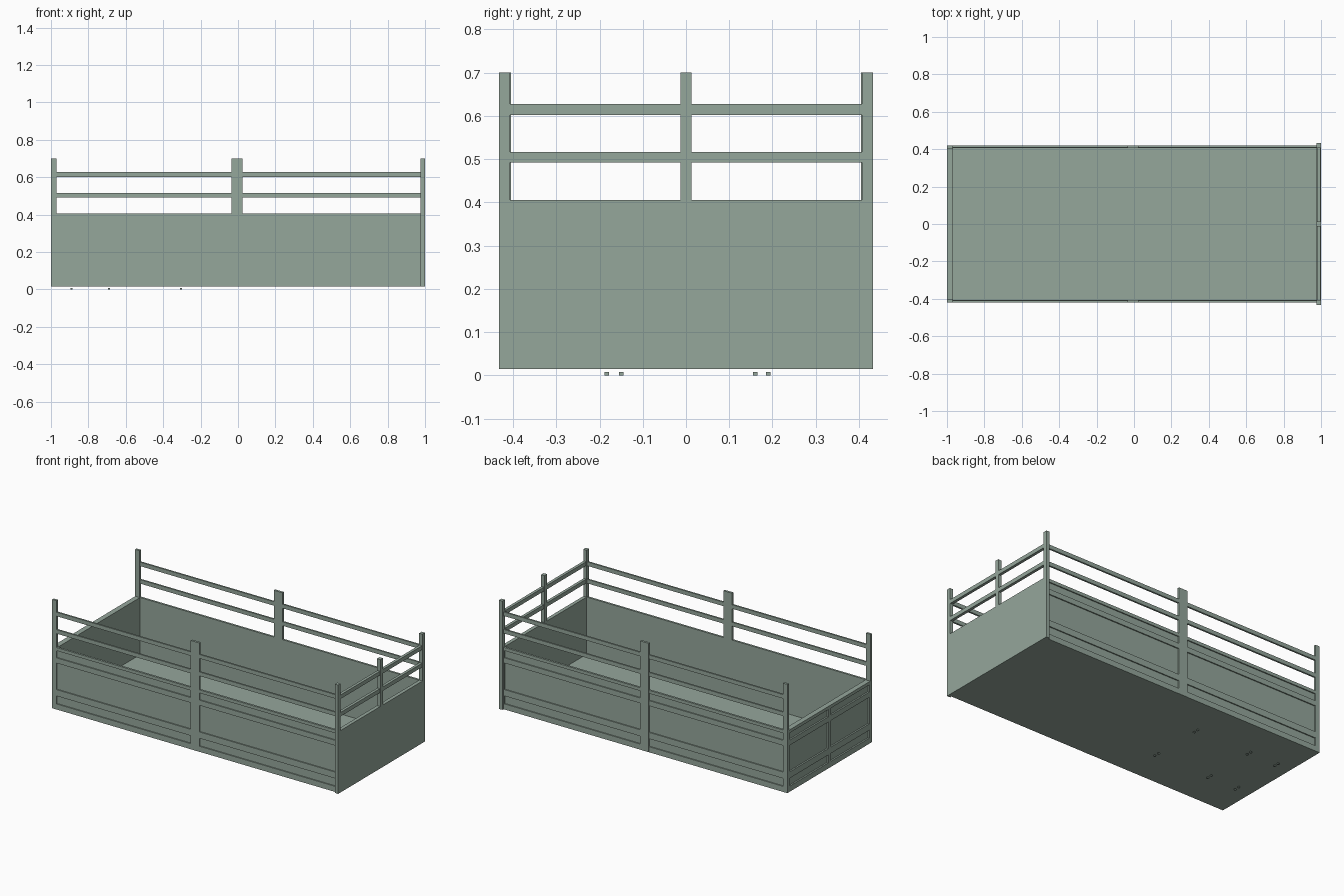
import bpy, bmesh

if "Cube" in bpy.data.objects:
    bpy.data.objects.remove(bpy.data.objects["Cube"])

mat = bpy.data.materials.new("grey_green_paint")
mat.diffuse_color = (0.30, 0.385, 0.33, 1)
mat.use_nodes = True
mat.node_tree.nodes["Principled BSDF"].inputs["Base Color"].default_value = mat.diffuse_color


def boxes(name, items):
    """One object from boxes given as (x0, x1, y0, y1, z0, z1)."""
    bm = bmesh.new()
    for x0, x1, y0, y1, z0, z1 in items:
        vs = bmesh.ops.create_cube(bm, size=1)["verts"]
        for v in vs:
            v.co = (x1 if v.co.x > 0 else x0,
                    y1 if v.co.y > 0 else y0,
                    z1 if v.co.z > 0 else z0)
    me = bpy.data.meshes.new(name)
    bm.to_mesh(me)
    bm.free()
    me.materials.append(mat)
    ob = bpy.data.objects.new(name, me)
    bpy.context.collection.objects.link(ob)
    return ob


BASE, TOP, POST = 0.015, 0.405, 0.70
FRAME_RAILS = [(BASE, 0.05), (0.10, 0.14), (0.307, 0.34), (0.385, TOP)]
OPEN_RAILS = [(0.492, 0.517), (0.602, 0.627)]

# floor
boxes("floor", [(-0.985, 0.985, -0.41, 0.41, BASE, 0.045)])

# long side walls: recessed panel, framing and open upper rails
for s, side in ((-1, "front"), (1, "back")):
    def ys(a, b):
        return (a, b) if s > 0 else (-b, -a)
    inner, face, outer = 0.407, 0.413, 0.42
    boxes(side + "_side_panel", [(-0.98, 0.98, *ys(inner, face), BASE, TOP)])
    spans = [(-0.97, -0.035), (0.025, 0.98)]
    boxes(side + "_side_frame_rails",
          [(a, b, *ys(inner, outer), z0, z1)
           for a, b in spans for z0, z1 in FRAME_RAILS])
    boxes(side + "_side_open_rails",
          [(a, b, *ys(inner + 0.001, outer - 0.001), z0, z1)
           for a, b in spans for z0, z1 in OPEN_RAILS])
    boxes(side + "_side_posts",
          [(-1, -0.97, *ys(inner - 0.002, outer), BASE, POST),
           (-0.035, 0.025, *ys(inner, outer + 0.001), BASE, POST),
           (0.972, 0.98, *ys(inner, outer), BASE, TOP)])

# tailgate: recessed panel with frame, no upper rails
boxes("tailgate_panel", [(-0.99, -0.967, -0.41, 0.41, BASE, TOP)])
boxes("tailgate_rails", [(-1, -0.967, a, b, z0, z1)
                         for a, b in ((-0.406, -0.013), (0.013, 0.406))
                         for z0, z1 in FRAME_RAILS])
boxes("tailgate_posts", [(-1, -0.967, -0.013, 0.013, BASE, TOP),
                         (-1, -0.975, -0.406, -0.395, BASE, TOP),
                         (-1, -0.975, 0.395, 0.406, BASE, TOP)])

# plain bulkhead at the cab end, with posts and open rails above
boxes("bulkhead_panel", [(0.977, 1, -0.432, 0.432, BASE, TOP)])
boxes("bulkhead_posts", [(0.977, 1, a, b, TOP, POST)
                         for a, b in ((-0.432, -0.407), (-0.013, 0.013), (0.407, 0.432))])
boxes("bulkhead_rails", [(0.98, 0.998, a, b, z0, z1)
                         for a, b in ((-0.407, -0.013), (0.013, 0.407))
                         for z0, z1 in OPEN_RAILS])

# small mounting studs under the floor
boxes("mounting_studs", [(x - 0.005, x + 0.005, y - 0.005, y + 0.005, 0, 0.008)
                         for x in (-0.89, -0.69, -0.305)
                         for y in (-0.183, -0.15, 0.16, 0.19)])
